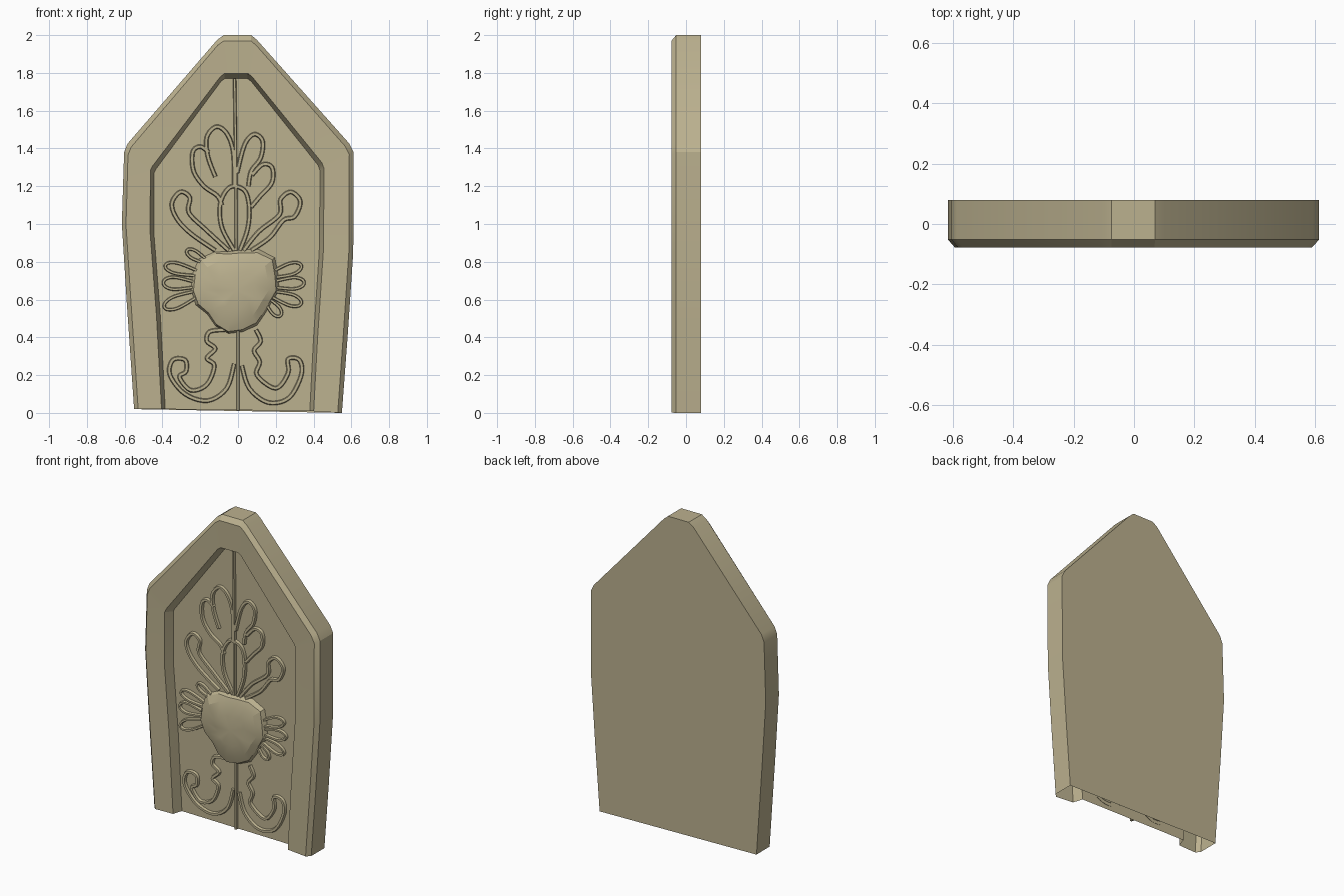
import bpy, bmesh, math, random
from mathutils import Vector

if "Cube" in bpy.data.objects:
    bpy.data.objects.remove(bpy.data.objects["Cube"])

random.seed(4)
PANEL_Y = -0.012

stone = bpy.data.materials.new("tan stone")
stone.diffuse_color = (0.50, 0.44, 0.275, 1)
stone.use_nodes = True
stone.node_tree.nodes["Principled BSDF"].inputs["Base Color"].default_value = stone.diffuse_color


def finish(bm, name, angle=30):
    bmesh.ops.recalc_face_normals(bm, faces=bm.faces)
    me = bpy.data.meshes.new(name)
    bm.to_mesh(me)
    bm.free()
    me.materials.append(stone)
    ob = bpy.data.objects.new(name, me)
    bpy.context.collection.objects.link(ob)
    bpy.ops.object.select_all(action='DESELECT')
    ob.select_set(True)
    bpy.context.view_layer.objects.active = ob
    bpy.ops.object.shade_smooth_by_angle(angle=math.radians(angle))
    return ob


# Door body: outer and inner outlines bridged by rings, open underneath
outer = [(-.55, .02), (-.59, .6), (-.615, 1.0), (-.603, 1.38), (-.585, 1.425),
         (-.11, 1.975), (-.075, 2), (.07, 2), (.10, 1.975), (.59, 1.425),
         (.612, 1.38), (.61, .85), (.58, .4), (.55, 0)]
inner = [(-.385, .02), (-.41, .5), (-.445, .95), (-.445, 1.27), (-.435, 1.29),
         (-.09, 1.755), (-.07, 1.77), (.05, 1.77), (.07, 1.755), (.425, 1.31),
         (.435, 1.28), (.43, .85), (.40, .4), (.38, .01)]
bm = bmesh.new()
rings = []
for t, y in ((0, .08), (0, -.052), (.13, -.077), (.88, -.073), (1, PANEL_Y)):
    rings.append([bm.verts.new((a[0] + (b[0] - a[0]) * t, y, a[1] + (b[1] - a[1]) * t))
                  for a, b in zip(outer, inner)])
for r0, r1 in zip(rings, rings[1:]):
    for i in range(len(outer) - 1):
        bm.faces.new((r0[i], r0[i + 1], r1[i + 1], r1[i]))
bm.faces.new(rings[0])
bm.faces.new(rings[-1])
finish(bm, "door_body", 20)


def smooth_path(pts, closed, steps=5):
    """Catmull-Rom points through pts."""
    p = [Vector(q) for q in pts]
    n = len(p)
    get = (lambda i: p[i % n]) if closed else (lambda i: p[max(0, min(n - 1, i))])
    out = []
    for i in range(n if closed else n - 1):
        a, b, c, d = (get(i + k) for k in (-1, 0, 1, 2))
        for s in range(steps):
            t = s / steps
            out.append(0.5 * (2 * b + (c - a) * t + (2 * a - 5 * b + 4 * c - d) * t * t
                              + (3 * b - a - 3 * c + d) * t ** 3))
    if not closed:
        out.append(p[-1])
    return out


def ridge(name, pts, closed=False, width=.012, height=.02):
    """Raised carved line on the panel."""
    path = smooth_path(pts, closed)
    n = len(path)
    bm = bmesh.new()
    rows = []
    for i, q in enumerate(path):
        a = path[(i - 1) % n] if closed else path[max(0, i - 1)]
        b = path[(i + 1) % n] if closed else path[min(n - 1, i + 1)]
        d = (b - a).normalized()
        nrm = Vector((-d.y, d.x))
        rows.append([bm.verts.new((q.x + nrm.x * w * width, PANEL_Y + .002 - h * height,
                                   q.y + nrm.y * w * width))
                     for w, h in ((-1, 0), (-.6, .9), (.6, .9), (1, 0))])
    for i in range(n if closed else n - 1):
        r0, r1 = rows[i], rows[(i + 1) % n]
        for k in range(3):
            bm.faces.new((r0[k], r0[k + 1], r1[k + 1], r1[k]))
    if not closed:
        bm.faces.new(rows[0])
        bm.faces.new(rows[-1])
    finish(bm, name, 40)


def petal(name, base, tip, width):
    """Outlined leaf from base to rounded tip."""
    b, t = Vector(base), Vector(tip)
    d = t - b
    s = Vector((-d.y, d.x)).normalized() * width
    ridge(name, [b - s * .5, b + d * .6 - s, b + d * .9 - s * .7, t,
                 b + d * .9 + s * .7, b + d * .6 + s, b + s * .5], width=.009)


# Centre seam
ridge("seam_lower", [(0, .012), (0, .45)], width=.009)
ridge("seam_upper", [(-.01, .86), (-.012, 1.3), (-.018, 1.77)], width=.009)

# Upper leaves
ridge("leaf_top_left", [(-.02, 1.2), (-.025, 1.38), (-.06, 1.48), (-.115, 1.515), (-.165, 1.46),
                        (-.16, 1.36), (-.12, 1.25)])
ridge("leaf_side_left", [(-.155, 1.38), (-.20, 1.41), (-.24, 1.38), (-.235, 1.28),
                         (-.18, 1.2), (-.11, 1.15), (-.085, 1.1)])
ridge("leaf_top_right", [(-.005, 1.27), (.035, 1.42), (.085, 1.475), (.13, 1.44), (.12, 1.35),
                         (.07, 1.28), (.055, 1.2)])
ridge("leaf_side_right", [(.075, 1.26), (.13, 1.315), (.18, 1.3), (.18, 1.22),
                          (.12, 1.15), (.07, 1.09)])
ridge("bud", [(-.02, .86), (-.085, .98), (-.095, 1.1), (-.06, 1.18), (-.015, 1.2),
              (.04, 1.17), (.06, 1.08), (.05, .97), (.01, .86)])
ridge("stem_left", [(-.05, .86), (-.17, .97), (-.26, 1.06), (-.255, 1.14), (-.305, 1.17),
                    (-.35, 1.11), (-.325, 1.03), (-.25, .95), (-.12, .86)])
ridge("stem_right", [(.03, .86), (.11, .96), (.22, 1.05), (.225, 1.13), (.28, 1.17),
                     (.33, 1.12), (.30, 1.04), (.24, 1.02), (.17, .93), (.07, .86)])

# Side petals
for i, (b, t, w) in enumerate([
        ((-.22, .74), (-.385, .78), .028), ((-.24, .68), (-.395, .69), .032),
        ((-.22, .63), (-.39, .56), .032), ((.18, .73), (.335, .78), .03),
        ((.19, .68), (.35, .69), .03), ((.18, .63), (.335, .58), .03),
        ((.15, .6), (.225, .515), .025), ((-.17, .8), (-.27, .86), .022)]):
    petal("petal_%d" % (i + 1), b, t, w)

# Lower scrolls
ridge("scroll_left", [(-.02, .26), (-.06, .13), (-.16, .065), (-.28, .10), (-.36, .20),
                      (-.345, .28), (-.28, .28), (-.275, .22), (-.31, .19), (-.25, .12),
                      (-.165, .15), (-.125, .25), (-.165, .29), (-.12, .34), (-.165, .38),
                      (-.15, .43), (-.07, .44)])
ridge("scroll_right", [(.02, .25), (.06, .13), (.16, .055), (.27, .08), (.335, .2),
                       (.325, .28), (.265, .285), (.265, .21), (.20, .13), (.10, .2),
                       (.115, .27), (.085, .33), (.12, .38), (.095, .44)])

# Rough central boss: irregular low dome
radii = [.23, .24, .27, .25, .22, .21, .235, .26, .25, .24,
         .23, .20, .22, .235, .225, .22, .20, .20]
bm = bmesh.new()
c = Vector((-.01, .65))
n = len(radii)
prev = None
for s, y in ((1, PANEL_Y + .004), (.93, -.035), (.75, -.052), (.42, -.063)):
    ring = []
    for i, r in enumerate(radii):
        a = 2 * math.pi * i / n
        jit = random.uniform(-.005, .005) if s < 1 else 0
        ring.append(bm.verts.new((c.x + math.cos(a) * r * s + jit, y + jit,
                                  c.y + math.sin(a) * r * s + jit)))
    if prev:
        for i in range(n):
            j = (i + 1) % n
            bm.faces.new((prev[i], prev[j], ring[j], ring[i]))
    prev = ring
top = bm.verts.new((c.x, -.066, c.y))
for i in range(n):
    bm.faces.new((prev[i], prev[(i + 1) % n], top))
finish(bm, "central_boss", 15)
